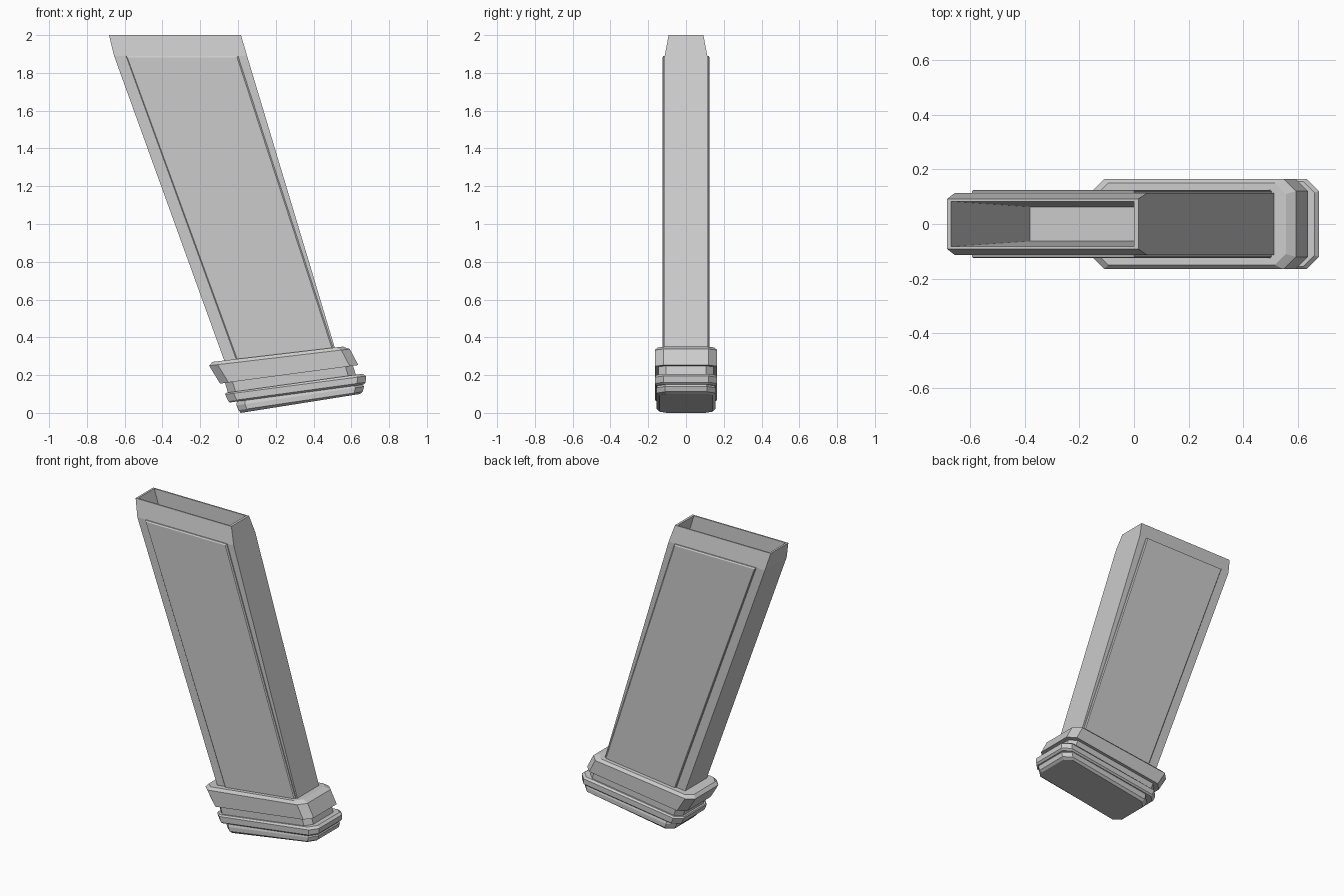
import bpy, bmesh

cube = bpy.data.objects.get("Cube")
if cube:
    bpy.data.objects.remove(cube, do_unlink=True)

grey = bpy.data.materials.new("neutral grey")
grey.use_nodes = True
colour = (0.6, 0.6, 0.6, 1)
grey.diffuse_color = colour
grey.node_tree.nodes["Principled BSDF"].inputs["Base Color"].default_value = colour


def loft(name, rings):
    """Skin a list of point rings and cap both ends."""
    bm = bmesh.new()
    loops = [[bm.verts.new(p) for p in ring] for ring in rings]
    for a, b in zip(loops, loops[1:]):
        n = len(a)
        for i in range(n):
            j = (i + 1) % n
            bm.faces.new((a[i], a[j], b[j], b[i]))
    bm.faces.new(loops[0])
    bm.faces.new(loops[-1])
    bmesh.ops.recalc_face_normals(bm, faces=bm.faces)
    mesh = bpy.data.meshes.new(name)
    bm.to_mesh(mesh)
    bm.free()
    mesh.materials.append(grey)
    obj = bpy.data.objects.new(name, mesh)
    bpy.context.collection.objects.link(obj)
    return obj


def ring(xl, zl, xr, zr, half, cut=0):
    """Tilted rectangle, optionally with its corners cut off."""
    if cut:
        outline = [(xl, half - cut), (xl + cut, half), (xr - cut, half), (xr, half - cut)]
    else:
        outline = [(xl, half), (xr, half)]
    outline += [(x, -y) for x, y in reversed(outline)]
    return [(x, y, zl + (zr - zl) * (x - xl) / (xr - xl)) for x, y in outline]


# Hollow slanted sleeve, from its foot up to the rim and down to the inner floor
loft("sleeve_body", [
    ring(-0.045, 0.20, 0.532, 0.28, 0.113),
    ring(-0.656, 1.89, 0.048, 1.89, 0.113),
    ring(-0.683, 2.0, 0.016, 2.0, 0.092),
    ring(-0.67, 2.0, 0.0, 2.0, 0.083),
    ring(-0.38, 1.15, 0.25, 1.15, 0.063),
])

# Raised side panels
panel = [(-0.593, 1.89), (0.0, 1.89), (0.515, 0.31), (0.01, 0.23)]
inner = [(-0.586, 1.882), (-0.005, 1.882), (0.508, 0.31), (0.016, 0.23)]
for name, side in (("front_panel", -1), ("back_panel", 1)):
    loft(name, [
        [(x, side * 0.108, z) for x, z in panel],
        [(x, side * 0.120, z) for x, z in panel],
        [(x, side * 0.125, z) for x, z in inner],
    ])

# Stepped foot, each layer tilted with cut corners
layers = {
    "foot_collar": [
        ring(-0.095, 0.155, 0.637, 0.253, 0.165, 0.045),
        ring(-0.153, 0.250, 0.592, 0.338, 0.165, 0.045),
        ring(-0.135, 0.270, 0.555, 0.351, 0.150, 0.04),
    ],
    "foot_neck": [
        ring(-0.045, 0.08, 0.63, 0.18, 0.145, 0.04),
        ring(-0.075, 0.18, 0.60, 0.28, 0.145, 0.04),
    ],
    "foot_plate": [
        ring(-0.045, 0.055, 0.665, 0.150, 0.155, 0.04),
        ring(-0.052, 0.062, 0.676, 0.162, 0.165, 0.045),
        ring(-0.068, 0.098, 0.677, 0.195, 0.165, 0.045),
        ring(-0.064, 0.106, 0.660, 0.207, 0.155, 0.04),
    ],
    "foot_pad": [
        ring(0.015, 0.0, 0.645, 0.100, 0.140, 0.04),
        ring(0.002, 0.014, 0.660, 0.112, 0.155, 0.045),
        ring(-0.008, 0.040, 0.667, 0.140, 0.155, 0.045),
        ring(-0.005, 0.070, 0.645, 0.170, 0.145, 0.04),
    ],
}
for name, rings in layers.items():
    loft(name, rings)
